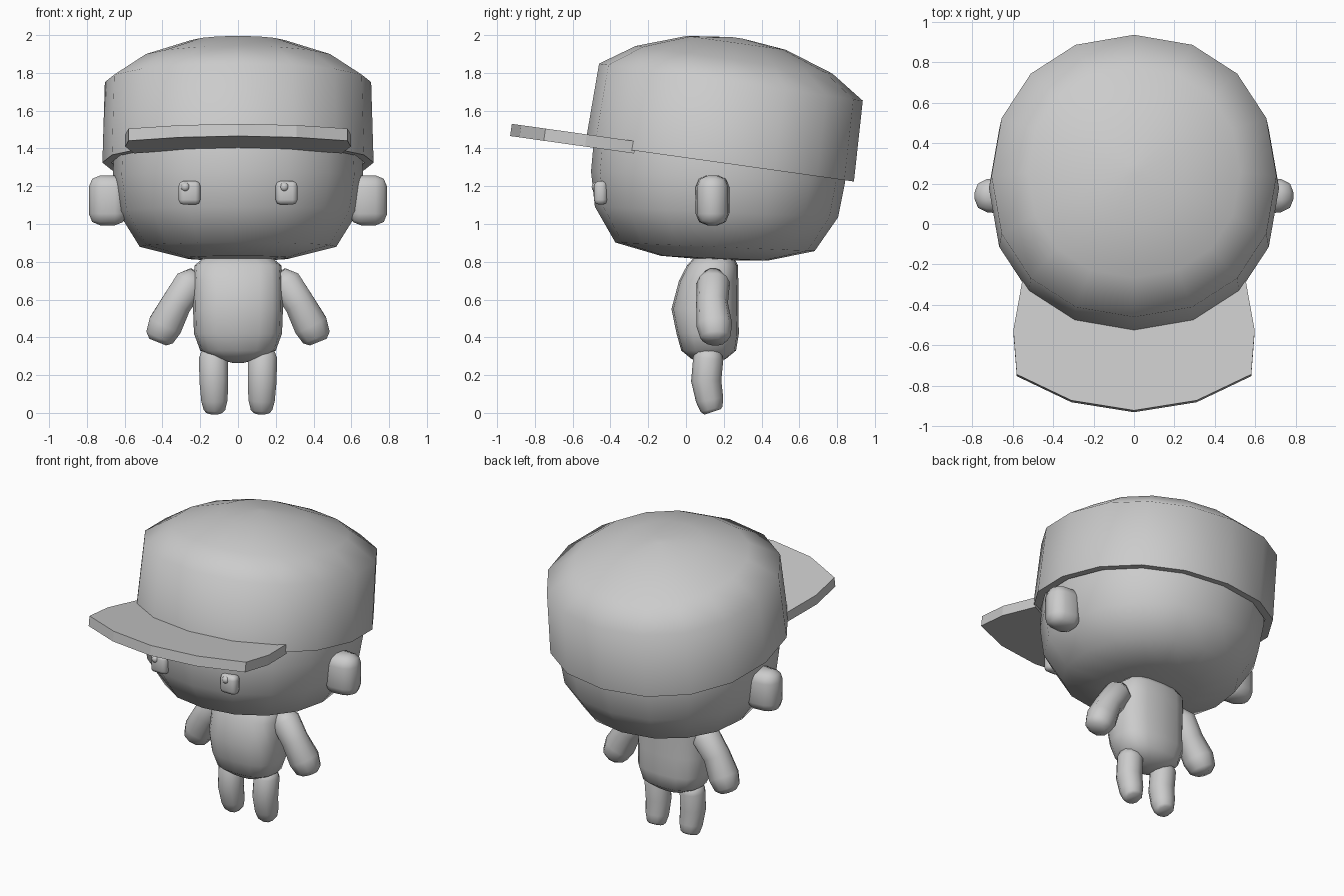
import bpy, bmesh, math
from mathutils import Matrix, Vector

cube = bpy.data.objects.get("Cube")
if cube:
    bpy.data.objects.remove(cube, do_unlink=True)

grey = bpy.data.materials.new("plain grey")
grey.use_nodes = True
grey.diffuse_color = (0.6, 0.6, 0.6, 1)
grey.node_tree.nodes["Principled BSDF"].inputs["Base Color"].default_value = grey.diffuse_color
UP = Vector((0, 0, 1))


def finish(bm, name, matrix=Matrix(), smooth=75):
    bmesh.ops.recalc_face_normals(bm, faces=bm.faces)
    mesh = bpy.data.meshes.new(name)
    bm.to_mesh(mesh)
    bm.free()
    mesh.materials.append(grey)
    obj = bpy.data.objects.new(name, mesh)
    bpy.context.collection.objects.link(obj)
    obj.matrix_world = matrix
    if smooth:
        bpy.ops.object.select_all(action='DESELECT')
        obj.select_set(True)
        bpy.context.view_layer.objects.active = obj
        bpy.ops.object.shade_smooth_by_angle(angle=math.radians(smooth))
    return obj


def power(v, p):
    return math.copysign(abs(v) ** p, v)


def loft(name, rings, sides=16, square=0.93, matrix=Matrix(), start=True):
    """Skin rings of (centre, x radius, y radius, axis); the ends close flat."""
    bm = bmesh.new()
    loops = []
    for centre, rx, ry, axis in rings:
        turn = UP.rotation_difference(axis)
        loop = []
        for i in range(sides):
            a = math.tau * i / sides
            p = Vector((rx * power(math.sin(a), square), ry * power(math.cos(a), square), 0))
            loop.append(bm.verts.new(Vector(centre) + turn @ p))
        loops.append(loop)
    for a, b in zip(loops, loops[1:]):
        for i in range(sides):
            j = (i + 1) % sides
            bm.faces.new((a[i], a[j], b[j], b[i]))
    if start:
        bm.faces.new(loops[0])
    bm.faces.new(loops[-1])
    return finish(bm, name, matrix)


def upright(profile, ratio=1.0):
    return [((0, 0, h), r, r * ratio, UP) for r, h in profile]


def limb(name, path, sides=10):
    """Round limb running down through (x, y, z, radius) points."""
    pts = [Vector(p[:3]) for p in path]
    rings = []
    for i, p in enumerate(path):
        axis = pts[max(i - 1, 0)] - pts[min(i + 1, len(pts) - 1)]
        rings.append((pts[i], p[3], p[3], axis.normalized()))
    return loft(name, rings, sides)


def rounded_box(name, centre, size, bevel, taper=1.0):
    """Bevelled box, narrower on its outer side."""
    bm = bmesh.new()
    bmesh.ops.create_cube(bm, size=1)
    for v in bm.verts:
        if v.co.x * centre[0] > 0:
            v.co.y *= taper
        v.co = Vector(a * b for a, b in zip(v.co, size))
    bmesh.ops.bevel(bm, geom=bm.edges[:], offset=bevel, segments=2, profile=0.5, affect='EDGES')
    return finish(bm, name, Matrix.Translation(centre))


# Head, leaning slightly back
lean = Matrix.Translation((0, 0.115, 0)) @ Matrix.Rotation(math.radians(-2.5), 4, 'X')
loft("head", upright([(0.03, 0.81), (0.28, 0.82), (0.52, 0.88), (0.635, 1.065), (0.663, 1.25),
                      (0.655, 1.42), (0.6, 1.62), (0.45, 1.77), (0.1, 1.88)], 1.015), matrix=lean)

# Cap crown with a rim turned inward
tilt = Matrix.Translation((0, 0.178, 1.325)) @ Matrix.Rotation(math.radians(-8), 4, 'X')
loft("cap_crown", upright([(0.665, 0.15), (0.67, 0), (0.718, 0), (0.705, 0.43), (0.525, 0.55),
                           (0.265, 0.64), (0.03, 0.667)]), matrix=tilt, start=False)

# Cap brim, a flat plate mirrored across the middle
half = [(0.31, -1.068), (0.58, -0.938), (0.597, -0.718), (0.55, -0.455), (0.3, -0.6)]
outline = [(0, -1.118)] + half + [(0, -0.66)] + [(-x, y) for x, y in reversed(half)]
bm = bmesh.new()
plate = bm.faces.new([bm.verts.new((x, y, -0.015)) for x, y in outline])
raised = bmesh.ops.extrude_face_region(bm, geom=[plate])["geom"]
bmesh.ops.translate(bm, vec=(0, 0, 0.065), verts=[g for g in raised if isinstance(g, bmesh.types.BMVert)])
finish(bm, "cap_brim", tilt, 0)

# Torso as (height, y centre, half width, half depth)
torso = [(0.265, 0.12, 0.03, 0.03), (0.285, 0.12, 0.11, 0.09), (0.33, 0.12, 0.2, 0.145),
         (0.42, 0.115, 0.233, 0.165), (0.55, 0.1, 0.238, 0.177), (0.7, 0.12, 0.236, 0.157),
         (0.78, 0.14, 0.23, 0.135), (0.83, 0.15, 0.17, 0.1)]
loft("torso", [((0, y, z), rx, ry, UP) for z, y, rx, ry in torso], 16, 0.75)

# Paired parts
for s, side in ((1, "left"), (-1, "right")):
    limb(side + "_arm", [(s * x, y, z, r) for x, y, z, r in (
        (0.215, 0.14, 0.74, 0.045), (0.25, 0.145, 0.69, 0.088), (0.325, 0.138, 0.58, 0.084),
        (0.385, 0.15, 0.465, 0.095), (0.415, 0.155, 0.4, 0.08), (0.425, 0.155, 0.375, 0.05))])
    limb(side + "_leg", [(s * x, y, z, r) for x, y, z, r in (
        (0.13, 0.125, 0.34, 0.06), (0.13, 0.118, 0.29, 0.08), (0.128, 0.107, 0.17, 0.08),
        (0.125, 0.125, 0.07, 0.073), (0.125, 0.135, 0.02, 0.06), (0.125, 0.14, 0.005, 0.045))])
    rounded_box(side + "_ear", (s * 0.69, 0.14, 1.125), (0.2, 0.19, 0.265), 0.062, 0.8)
    rounded_box(side + "_eye", (s * 0.257, -0.452, 1.165), (0.115, 0.07, 0.125), 0.025)
    bm = bmesh.new()
    bmesh.ops.create_uvsphere(bm, u_segments=10, v_segments=6, radius=0.025)
    finish(bm, side + "_eye_glint", Matrix.Translation((s * 0.262 - 0.017, -0.475, 1.196)))
